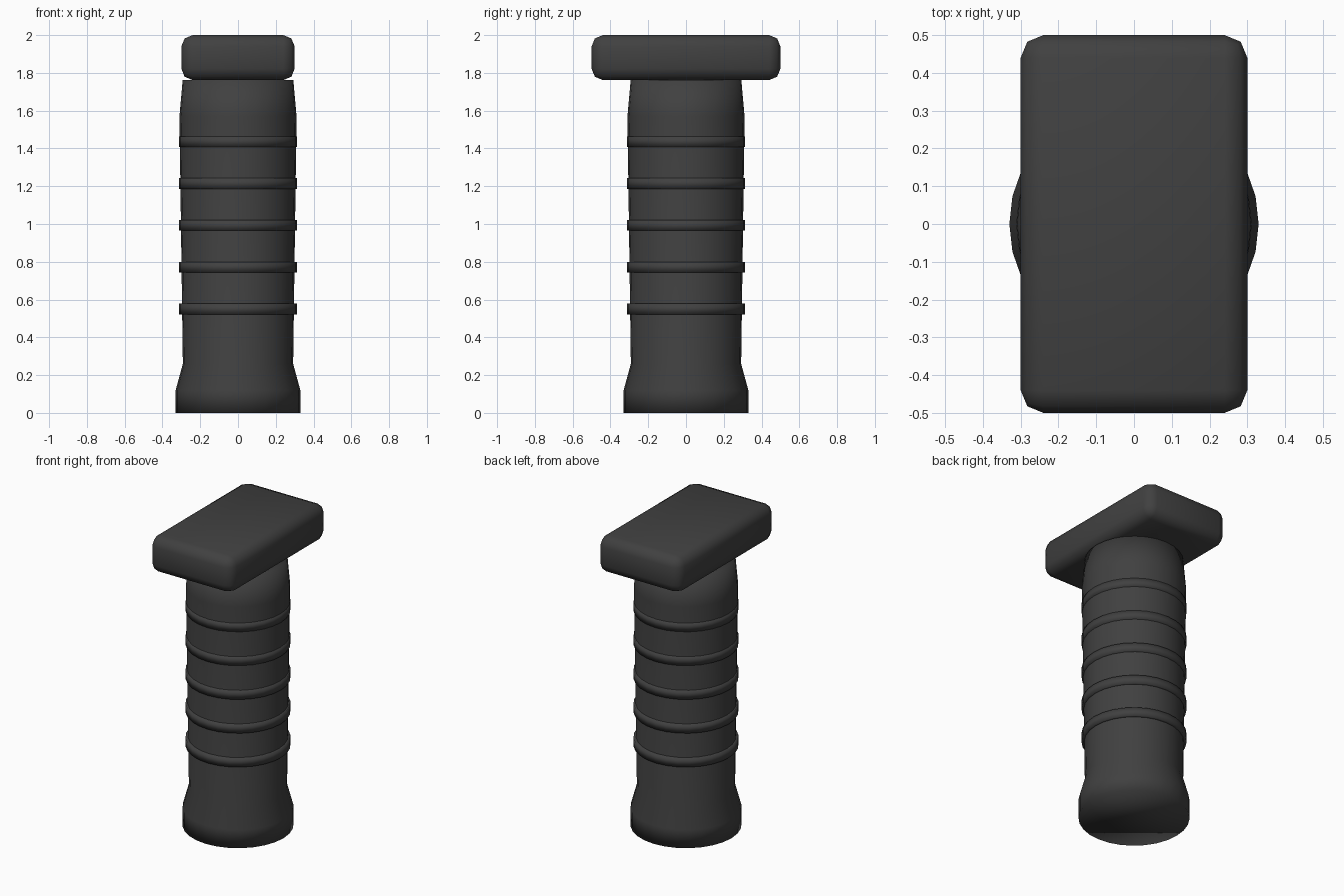
import bpy, bmesh, math

if "Cube" in bpy.data.objects:
    bpy.data.objects.remove(bpy.data.objects["Cube"])

SIDES = 28
mat = bpy.data.materials.new("dark grey rubber")
mat.diffuse_color = (0.052, 0.052, 0.052, 1)
mat.use_nodes = True
mat.node_tree.nodes["Principled BSDF"].inputs["Base Color"].default_value = mat.diffuse_color


def finish(name, bm):
    bmesh.ops.recalc_face_normals(bm, faces=bm.faces[:])
    for f in bm.faces:
        f.smooth = True
    me = bpy.data.meshes.new(name)
    bm.to_mesh(me)
    bm.free()
    me.materials.append(mat)
    ob = bpy.data.objects.new(name, me)
    bpy.context.collection.objects.link(ob)
    return ob


def lathe(name, profile, closed=False):
    """Turn (radius, z) points around z; open profiles get flat end caps."""
    bm = bmesh.new()
    rings = [[bm.verts.new((r * math.cos(2 * math.pi * i / SIDES),
                            r * math.sin(2 * math.pi * i / SIDES), z))
              for i in range(SIDES)] for r, z in profile]
    pairs = list(zip(rings, rings[1:]))
    if closed:
        pairs.append((rings[-1], rings[0]))
    else:
        bm.faces.new(rings[0])
        bm.faces.new(rings[-1])
    for a, b in pairs:
        for i in range(SIDES):
            j = (i + 1) % SIDES
            bm.faces.new((a[i], a[j], b[j], b[i]))
    return finish(name, bm)


# Grip body with flared foot and tapered neck
lathe("grip_body", [(0.33, 0), (0.33, 0.12), (0.292, 0.26),
                    (0.31, 1.57), (0.293, 1.762)])

# Raised grip ribs
for k in range(5):
    z = 0.55 + 0.2215 * k
    lathe(f"grip_rib_{k + 1}", [(0.28, z - 0.028), (0.312, z - 0.028),
                                (0.312, z + 0.028), (0.28, z + 0.028)], closed=True)

# Rounded mounting plate on top
bm = bmesh.new()
bmesh.ops.create_cube(bm, size=1)
for v in bm.verts:
    v.co.x *= 0.6
    v.co.z = v.co.z * 0.238 + 1.881
bmesh.ops.bevel(bm, geom=bm.edges[:], offset=0.06, segments=2,
                profile=0.5, affect='EDGES')
finish("mounting_plate", bm)
